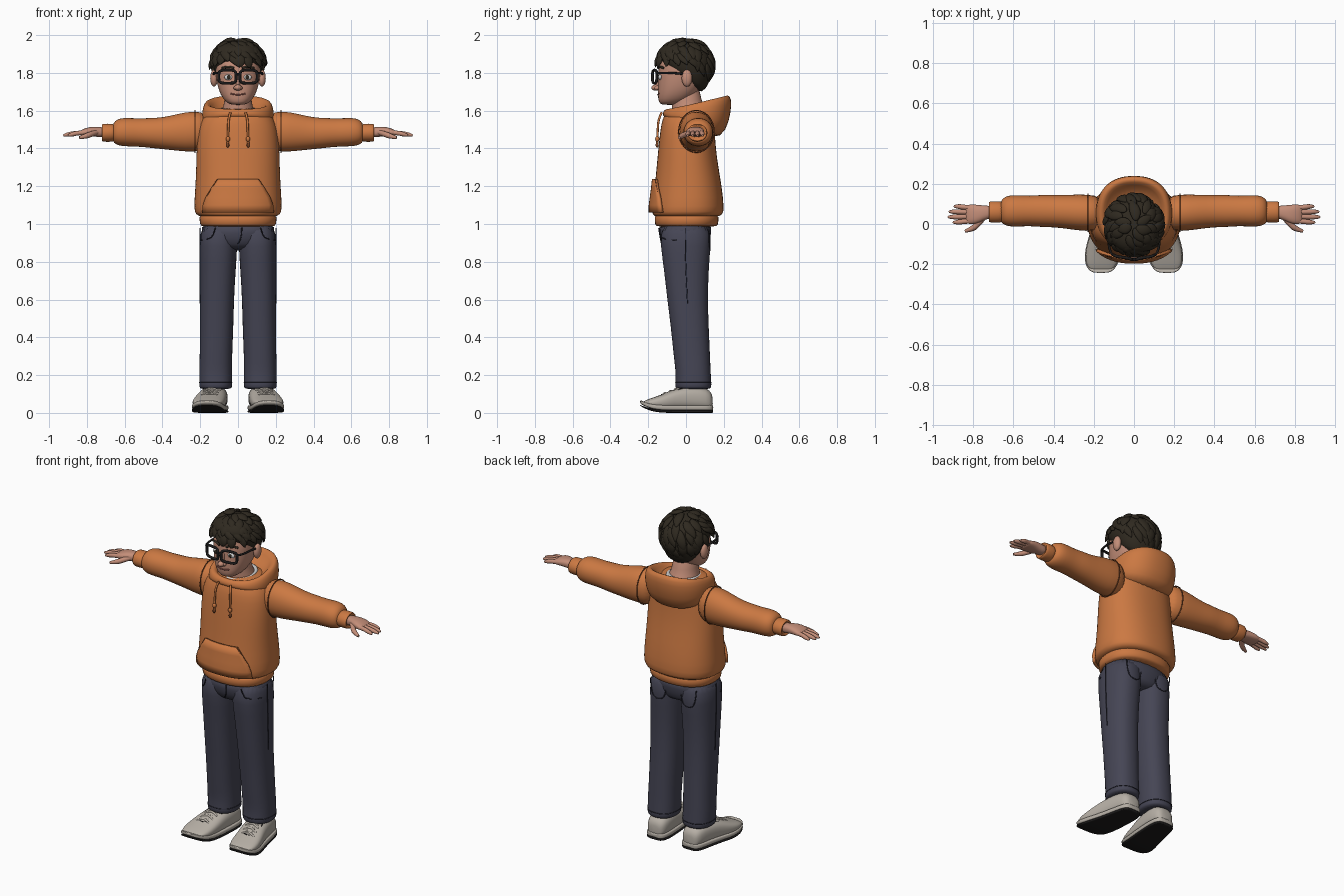
import bpy, bmesh, math, random
from mathutils import Vector as V, Matrix

random.seed(4)
if "Cube" in bpy.data.objects:
    bpy.data.objects.remove(bpy.data.objects["Cube"])


def material(name, *rgb):
    m = bpy.data.materials.new(name)
    m.use_nodes = True
    m.diffuse_color = (*rgb, 1)
    m.node_tree.nodes["Principled BSDF"].inputs["Base Color"].default_value = (*rgb, 1)
    return m


ORANGE = material("orange fleece", .6, .19, .055)
SEAM = material("dark orange seam", .2, .06, .02)
DENIM = material("slate denim", .06, .06, .09)
STITCH = material("dark denim seam", .022, .022, .035)
SHOE = material("warm grey shoe", .47, .43, .38)
BLACK = material("black", .012, .011, .011)
HAIR = material("dark brown hair", .028, .022, .014)
SKIN = material("skin", .55, .27, .19)
WHITE = material("off white", .62, .62, .62)
LIP = material("lip", .3, .1, .08)


def finish(bm, name, mat, mirror, sub):
    bmesh.ops.recalc_face_normals(bm, faces=bm.faces)
    for f in bm.faces:
        f.smooth = True
    me = bpy.data.meshes.new(name)
    bm.to_mesh(me)
    bm.free()
    me.materials.append(mat)
    ob = bpy.data.objects.new(name, me)
    bpy.context.collection.objects.link(ob)
    if mirror:
        ob.modifiers.new("mirror", "MIRROR").use_mirror_merge = False
    if sub:
        s = ob.modifiers.new("smooth", "SUBSURF")
        s.levels = s.render_levels = sub
    return ob


def loft(name, strips, mat, p=2.3, n=24, mirror=False, sub=1):
    """Skin each strip of (centre, u, v) superellipse rings."""
    bm = bmesh.new()
    bend = lambda a: math.copysign(abs(a) ** (2 / p), a)
    for rings in strips:
        loops = []
        for c, u, v in rings:
            ts = [2 * math.pi * i / n for i in range(n)]
            loops.append([bm.verts.new(c + u * bend(math.cos(t)) + v * bend(math.sin(t))) for t in ts])
        for a, b in zip(loops, loops[1:]):
            for i in range(n):
                j = (i + 1) % n
                bm.faces.new((a[i], a[j], b[j], b[i]))
        bm.faces.new(loops[0])
        bm.faces.new(loops[-1][::-1])
    return finish(bm, name, mat, mirror, sub)


def tilted(yf, zf, yb, zb, rx, cx=0):
    f, b = V((cx, yf, zf)), V((cx, yb, zb))
    return (f + b) / 2, V((rx, 0, 0)), (b - f) / 2


def flat(z, yf, yb, rx, cx=0):
    return tilted(yf, z, yb, z, rx, cx)


def ball(name, loc, scale, mat, mirror=False):
    bm = bmesh.new()
    bmesh.ops.create_uvsphere(bm, u_segments=20, v_segments=12, radius=1,
                              matrix=Matrix.LocRotScale(V(loc), None, V(scale)))
    return finish(bm, name, mat, mirror, 0)


def tube(name, paths, r, mat, mirror=True, cyclic=False, taper=1):
    cu = bpy.data.curves.new(name, "CURVE")
    cu.dimensions = "3D"
    cu.bevel_depth, cu.bevel_resolution, cu.resolution_u = r, 3, 5
    cu.use_fill_caps = True
    for sx in (1, -1) if mirror else (1,):
        for path in paths:
            s = cu.splines.new("NURBS")
            s.points.add(len(path) - 1)
            for i, (pt, q) in enumerate(zip(s.points, path)):
                pt.co = (sx * q[0], q[1], q[2], 1)
                pt.radius = taper if i == len(path) - 1 else 1
            s.order_u = 3
            s.use_cyclic_u, s.use_endpoint_u = cyclic, not cyclic
    cu.materials.append(mat)
    bpy.context.collection.objects.link(bpy.data.objects.new(name, cu))


def on(rings, x, z, side=-1, off=.002, p=2.3):
    """Point on the front (-1) or back (+1) of an upright loft."""
    for a, b in zip(rings, rings[1:]):
        if a[0].z <= z <= b[0].z:
            break
    k = (z - a[0].z) / (b[0].z - a[0].z)
    c, u, v = (i.lerp(j, k) for i, j in zip(a, b))
    d = max(-1, min(1, (x - c.x) / u.x))
    return V((c.x + d * u.x, c.y + side * (v.y * (1 - abs(d) ** p) ** (1 / p) + off), z))


# Hoodie body, hem band and shoulder yoke
body = [flat(*r) for r in (
    (1.035, -.165, .17, .2), (1.05, -.178, .195, .225), (1.08, -.182, .203, .235),
    (1.2, -.166, .19, .226), (1.3, -.156, .172, .222), (1.4, -.147, .158, .22),
    (1.5, -.136, .152, .212), (1.56, -.125, .15, .19), (1.6, -.1, .14, .15), (1.615, -.07, .12, .1))]
loft("hoodie_body", [body], ORANGE, n=32)
loft("hoodie_hem", [[flat(*r) for r in (
    (.985, -.155, .16, .192), (.992, -.165, .17, .202), (1.04, -.168, .175, .206),
    (1.055, -.16, .165, .2))]], ORANGE, n=32)

# Hood lying open on the shoulders
loft("hood", [[tilted(*r) for r in (
    (-.11, 1.56, .15, 1.44, .17), (-.125, 1.575, .215, 1.49, .19), (-.122, 1.595, .24, 1.6, .192),
    (-.108, 1.61, .242, 1.665, .18), (-.092, 1.606, .222, 1.688, .162),
    (-.082, 1.592, .196, 1.665, .14), (-.078, 1.565, .16, 1.6, .11))]], ORANGE, n=32)

# Pouch pocket with its slanted openings
rows = [(1.06, .185), (1.1, .182), (1.14, .168), (1.19, .138), (1.238, .108)]
bm = bmesh.new()
grid = [[bm.verts.new(on(body, w * (i / 8 - 1), z, off=.01)) for i in range(17)] for z, w in rows]
for a, b in zip(grid, grid[1:]):
    for i in range(16):
        bm.faces.new((a[i], a[i + 1], b[i + 1], b[i]))
pocket = finish(bm, "pouch_pocket", ORANGE, False, 0)
sol = pocket.modifiers.new("thickness", "SOLIDIFY")
sol.thickness, sol.offset = .016, 0
tube("pocket_seam", [[on(body, w, z, off=.016) for z, w in rows[1:]]], .003, SEAM)

# Drawstrings with toggles
tube("drawstring", [[(.04, -.128, 1.59), (.05, -.145, 1.56), (.052, -.15, 1.5), (.054, -.153, 1.42)]],
     .006, ORANGE)
ball("drawstring_knot", (.053, -.152, 1.45), (.011, .011, .015), ORANGE, True)
ball("drawstring_tip", (.054, -.153, 1.418), (.008, .008, .014), SEAM, True)


# Sleeves and cuffs
def across(x, y, z, ry, rz):
    return V((x, y, z)), V((0, ry, 0)), V((0, 0, rz))


loft("sleeve", [[across(*r) for r in (
    (.15, .055, 1.49, .085, .1), (.24, .055, 1.49, .093, .11), (.32, .06, 1.485, .086, .098),
    (.4, .064, 1.48, .08, .084), (.46, .065, 1.482, .081, .08), (.52, .065, 1.484, .075, .075),
    (.58, .065, 1.486, .079, .076), (.625, .065, 1.487, .078, .074), (.65, .064, 1.485, .066, .062),
    (.665, .062, 1.483, .05, .046))]], ORANGE, 2.1, mirror=True)
loft("cuff", [[across(x, .06, 1.483, r, r * .9) for x, r in (
    (.65, .045), (.66, .053), (.69, .054), (.718, .053), (.724, .046), (.71, .036))]], ORANGE, 2, mirror=True)
ring = [i * math.pi / 10 for i in range(20)]
tube("shoulder_seam", [[(.228, .055 + .095 * math.cos(t), 1.49 + .112 * math.sin(t)) for t in ring]],
     .003, SEAM, cyclic=True)

# Hands
loft("palm", [[across(*r) for r in (
    (.69, .06, 1.484, .03, .026), (.735, .058, 1.487, .033, .027), (.77, .05, 1.49, .045, .026),
    (.805, .048, 1.487, .05, .022), (.83, .048, 1.482, .047, .016), (.84, .048, 1.48, .038, .008))]],
    SKIN, 2.4, mirror=True)
tube("fingers", [[(.81, .048 + d * .9, 1.484), (.85, .048 + d, 1.482), (x - .02, .048 + d * 1.1, 1.474), (x, .048 + d * 1.1, 1.469)]
     for d, x in ((-.036, .9), (-.012, .925), (.012, .92), (.036, .895))], .0125, SKIN, taper=.45)
tube("thumb", [[(.75, .03, 1.485), (.78, -.005, 1.475), (.805, -.025, 1.465), (.84, -.036, 1.457)]],
     .0145, SKIN, taper=.5)

# Trousers
leg = [flat(*r) for r in (
    (.125, -.05, .128, .08, .118), (.135, -.058, .136, .088, .118), (.17, -.056, .134, .087, .118),
    (.22, -.055, .131, .088, .118), (.3, -.066, .128, .086, .117), (.45, -.08, .121, .089, .113),
    (.6, -.1, .116, .09, .111), (.75, -.116, .12, .095, .107), (.88, -.135, .131, .1, .103),
    (1.02, -.142, .138, .1, .1))]
loft("trouser_leg", [leg], DENIM, mirror=True)
hips = [flat(.86, -.09, .1, .1), flat(.89, -.125, .122, .17), flat(.95, -.142, .135, .195),
        flat(1.02, -.142, .14, .2)]
loft("hips", [hips], DENIM)
tube("side_seam", [[on(leg, 9, z) for z in (.58, .7, .8, .9, .98)]], .0025, STITCH)
tube("front_pocket_seam", [[on(leg, x, z) for x, z in ((.12, .98), (.13, .94), (.155, .92), (.198, .915))]],
     .003, STITCH)
tube("back_pocket_seam", [[on(leg, x, z, 1) for x, z in (
    (.05, .97), (.05, .88), (.1, .855), (.15, .88), (.155, .97))]], .003, STITCH)
tube("fly_seam", [[on(hips, x, z, off=.003) for x, z in ((.02, .98), (.02, .92), (0, .895))]],
     .003, STITCH, False)
tube("trouser_hem_seam", [[on(leg, .118 + .088 * math.cos(t), .16, 1 if math.sin(t) > 0 else -1, 0) for t in ring]],
     .0025, STITCH, cyclic=True)

# Shoes: one plan shared by upper, midsole and outsole (y, centre x, half width, top)
plan = ((.142, .118, .03, .085), (.13, .118, .056, .12), (.08, .12, .068, .142), (0, .13, .074, .142),
        (-.06, .14, .08, .128), (-.12, .153, .086, .1), (-.18, .16, .084, .08), (-.222, .163, .064, .064),
        (-.24, .164, .034, .05))


def shoe_part(name, z0, z1, grow, mat, p):
    rings = []
    for y, cx, rx, top in plan:
        rise = 3.2 * max(0, -y - .13) ** 2
        lo, hi = z0 + rise, (z1 + rise * .7 if z1 else top)
        rings.append((V((cx, y * (1 + grow), (lo + hi) / 2)), V((rx + grow * .2, 0, 0)), V((0, 0, (hi - lo) / 2))))
    loft(name, [rings], mat, p, mirror=True)


shoe_part("shoe_upper", .015, 0, 0, SHOE, 2.6)
shoe_part("shoe_midsole", .012, .042, .02, SHOE, 5)
shoe_part("shoe_outsole", 0, .016, .018, BLACK, 5)
laces, eyelets = [], []
for y, cx, z in ((-.05, .139, .134), (-.08, .145, .122), (-.11, .151, .11)):
    for s in (1, -1):
        laces.append([(cx - s * .042, y + .014, z - .014), (cx, y, z + .005), (cx + s * .042, y - .014, z - .018)])
tube("laces", laces, .006, SHOE)
tube("tongue_edge", [[(.085, -.02, .128), (.095, -.1, .096), (.15, -.14, .097), (.205, -.1, .094), (.18, -.02, .13)]],
     .003, BLACK)

# Head, neck and shirt collar
loft("neck", [[flat(*r) for r in ((1.55, -.07, .14, .11), (1.6, -.075, .11, .085), (1.65, -.075, .08, .07),
                                  (1.75, -.075, .07, .068))]], SKIN, 2)
loft("shirt_collar", [[tilted(*r) for r in ((-.085, 1.56, .14, 1.58, .1), (-.092, 1.6, .13, 1.61, .098),
                                            (-.084, 1.612, .122, 1.628, .09), (-.07, 1.6, .1, 1.61, .07))]], WHITE, 2)
head = [flat(*r) for r in (
    (1.63, -.13, -.05, .035), (1.645, -.146, 0, .066), (1.685, -.15, .055, .094), (1.735, -.148, .09, .111),
    (1.8, -.147, .11, .12), (1.86, -.145, .12, .122), (1.92, -.11, .1, .1), (1.945, -.05, .05, .05))]
loft("head", [head], SKIN)
ball("ear", (.127, .005, 1.772), (.02, .028, .045), SKIN, True)
ball("nose_tip", (0, -.16, 1.722), (.019, .024, .016), SKIN)
ball("nostril", (.013, -.153, 1.72), (.012, .015, .011), SKIN, True)
ball("nose_bridge", (0, -.146, 1.752), (.012, .018, .04), SKIN)
ball("eye", (.05, -.137, 1.777), (.023, .01, .015), WHITE, True)
ball("iris", (.049, -.145, 1.777), (.01, .004, .011), HAIR, True)
tube("eyebrow", [[on(head, x, z) for x, z in ((.022, 1.825), (.05, 1.838), (.085, 1.825))]], .006, HAIR)
tube("mouth", [[on(head, x, 1.684 + 4 * x * x, off=0) for x in (-.04, -.02, 0, .02, .04)]], .0035, LIP, False)

# Glasses
rim = [(.056 + math.copysign(abs(math.cos(t)) ** .5, math.cos(t)) * .046, -.166 + .012 * math.cos(t),
        1.78 + math.copysign(abs(math.sin(t)) ** .5, math.sin(t)) * .035) for t in ring]
tube("glasses_rim", [rim], .0075, BLACK, cyclic=True)
tube("glasses_bridge", [[(-.014, -.174, 1.79), (0, -.178, 1.795), (.014, -.174, 1.79)]], .006, BLACK, False)
tube("glasses_temple", [[(.104, -.155, 1.8), (.122, -.14, 1.8), (.13, -.05, 1.8), (.128, .01, 1.79)]], .006, BLACK)

# Hair: a cap covered in overlapping pointed locks
loft("hair_cap", [[tilted(*r) for r in (
    (-.115, 1.86, .065, 1.685, .09), (-.145, 1.868, .108, 1.71, .122), (-.15, 1.9, .14, 1.79, .136),
    (-.138, 1.935, .143, 1.86, .133), (-.1, 1.96, .12, 1.92, .108), (-.03, 1.97, .06, 1.955, .05))]], HAIR)
locks = []
for start, count in ((.06, 6), (.25, 11), (.42, 15), (.58, 18), (.7, 18)):
    for i in range(count):
        ph0 = 2 * math.pi * (i + random.uniform(.2, .8)) / count
        low = 1.55 + .75 * max(0, math.sin(ph0))
        th0, span = start * low, .36 * low * random.uniform(.85, 1.1)
        swirl, size = random.uniform(-.1, .45), random.uniform(.85, 1.15)
        strip = []
        for k, w in ((0, .3), (.25, .85), (.55, 1), (.8, .65), (1, .06)):
            th, ph = th0 + span * k, ph0 + swirl * k
            nrm = V((math.sin(th) * math.cos(ph), math.sin(th) * math.sin(ph), math.cos(th)))
            c = V((0, -.005, 1.842)) + V((nrm.x * .138, nrm.y * .143, nrm.z * .132)) + nrm * (.004 + .012 * k * k)
            strip.append((c, V((-math.sin(ph), math.cos(ph), 0)) * .031 * w * size, nrm * .014 * w * size))
        locks.append(strip)
loft("hair_locks", locks, HAIR, 2, 8)
